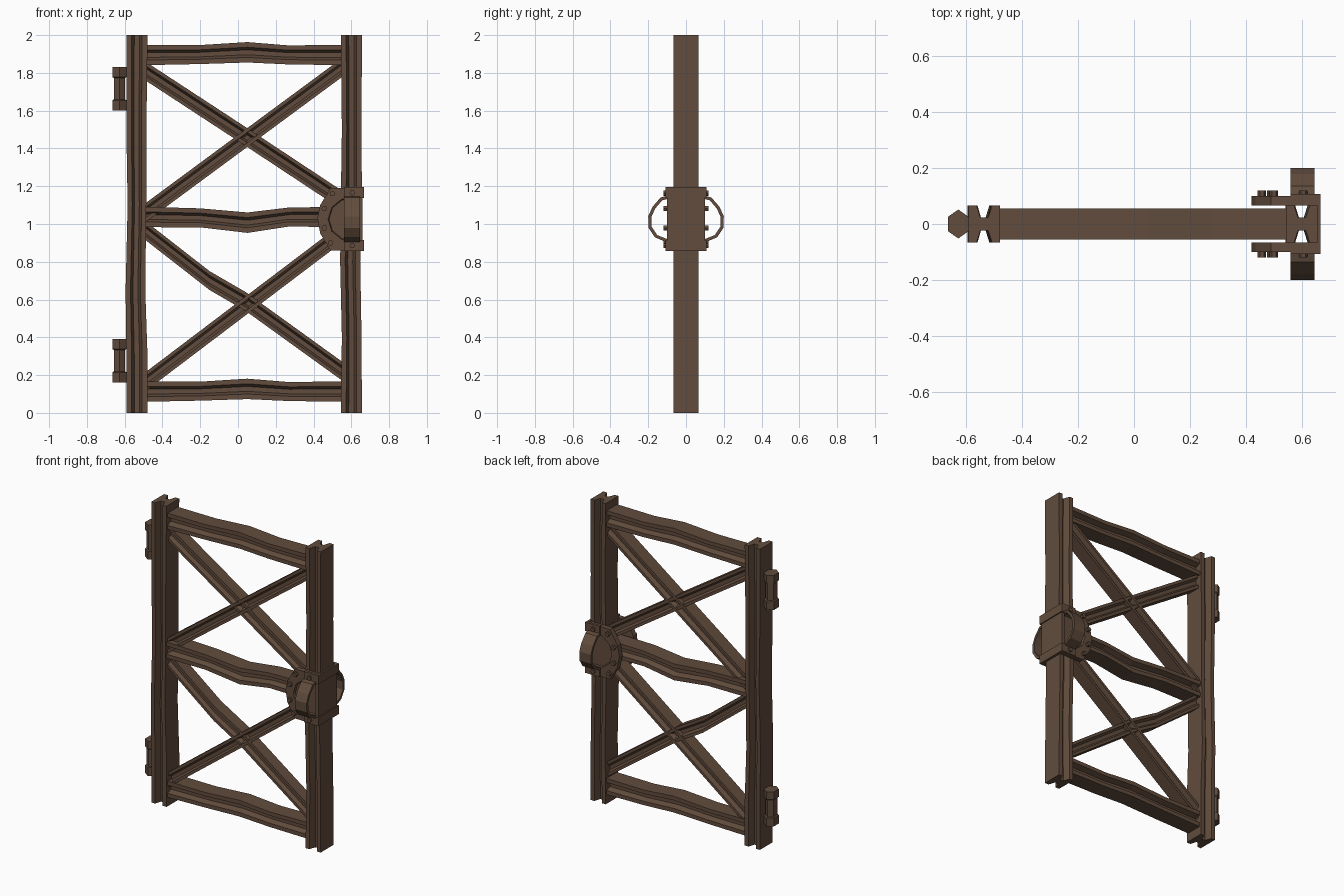
import bpy, bmesh, math
from mathutils import Vector

if "Cube" in bpy.data.objects:
    bpy.data.objects.remove(bpy.data.objects["Cube"])

brown = bpy.data.materials.new("rusty brown")
brown.diffuse_color = (0.12, 0.072, 0.046, 1)
brown.use_nodes = True
brown.node_tree.nodes["Principled BSDF"].inputs["Base Color"].default_value = brown.diffuse_color


def make(name, rings):
    """Skin a list of equal-length point loops into a closed solid."""
    bm = bmesh.new()
    loops = [[bm.verts.new(p) for p in ring] for ring in rings]
    n = len(loops[0])
    for a, b in zip(loops, loops[1:]):
        for i in range(n):
            j = (i + 1) % n
            bm.faces.new((a[i], a[j], b[j], b[i]))
    bm.faces.new(loops[0][::-1])
    bm.faces.new(loops[-1])
    bmesh.ops.recalc_face_normals(bm, faces=bm.faces)
    me = bpy.data.meshes.new(name)
    bm.to_mesh(me)
    bm.free()
    me.materials.append(brown)
    ob = bpy.data.objects.new(name, me)
    bpy.context.collection.objects.link(ob)
    return ob


def beam(name, path, side, h, d, t, r, w):
    """Tapered I-beam swept along an xz path; flanges face the side vector."""
    half = [(h, d), (h - t, d), (h - r, w), (-h + r, w), (-h + t, d), (-h, d)]
    prof = half + [(s, -y) for s, y in reversed(half)]
    side = Vector(side)
    make(name, [[Vector((x, y, z)) + side * s * k for s, y in prof]
                for x, z, k in path])


def box(name, x0, x1, y0, y1, z0, z1):
    make(name, [[(x0, y0, z), (x1, y0, z), (x1, y1, z), (x0, y1, z)] for z in (z0, z1)])


def prism_y(name, pts, y0, y1):
    return make(name, [[(x, y, z) for x, z in pts] for y in (y0, y1)])


# Slightly bent posts
post = dict(side=(1, 0, 0), h=0.056, d=0.067, t=0.028, r=0.042, w=0.024)
beam("left_post", [(-0.535, 0, 1), (-0.535, 0.3, 1), (-0.543, 0.65, .93),
                   (-0.535, 1.1, .88), (-0.538, 1.5, .95), (-0.535, 2, 1)], **post)
beam("right_post", [(0.6, 0, 1), (0.602, 0.4, .93), (0.594, 0.8, .95),
                    (0.6, 1.1, 1), (0.602, 1.5, .93), (0.6, 2, 1)], **post)

# Bent horizontal rails
for name, z, dz in (("bottom_rail", 0.113, 0.014), ("middle_rail", 1.037, -0.03),
                    ("top_rail", 1.895, 0.014)):
    path = [(-0.49, z, 1), (-0.2, z + dz * 0.15, .93), (0.05, z + dz, 1),
            (0.27, z, .93), (0.56, z, 1)]
    beam(name, path, (0, 0, 1), 0.054, 0.055, 0.027, 0.041, 0.02)

# Crossed braces
braces = {
    "upper_rising_brace": ([(-0.49, 1.06), (0.56, 1.835)], 0.045),
    "upper_falling_brace": ([(-0.49, 1.81), (0.03, 1.47), (0.56, 1.12)], 0.04),
    "lower_rising_brace": ([(-0.49, 0.165), (0.56, 0.96)], 0.045),
    "lower_falling_brace": ([(-0.49, 0.965), (-0.15, 0.70), (0.04, 0.59), (0.56, 0.215)], 0.04),
}
for name, (pts, d) in braces.items():
    beam(name, [(x, z, 1) for x, z in pts], (0, 0, 1), 0.05, d, 0.022, 0.036, 0.016)

# Hexagonal hinges with wider end caps
for label, z0 in (("lower", 0.16), ("upper", 1.60)):
    rings = []
    for z, r in ((0, .047), (.055, .047), (.06, .038), (.172, .038), (.178, .047), (.23, .047)):
        rings.append([(-0.628 + r * .9 * math.cos(math.radians(a)), r * 1.1 * math.sin(math.radians(a)), z0 + z)
                      for a in (30, 90, 150, 210, 270, 330)])
    make(label + "_hinge", rings)

# Lock housing, both sides
outline = [(0.655, 1.19), (0.49, 1.19), (0.435, 1.10), (0.42, 1.03),
           (0.435, 0.95), (0.49, 0.86), (0.655, 0.86)]
hollow = [(0.64, 1.135), (0.55, 1.135), (0.495, 1.09), (0.475, 1.025),
          (0.495, 0.96), (0.55, 0.915), (0.64, 0.915)]
loop = [(0.095, 1.15), (0.135, 1.14), (0.178, 1.09), (0.2, 1.04),
        (0.198, 0.98), (0.165, 0.93), (0.095, 0.9)]
bolts = [(0.5, 1.16), (0.457, 1.082), (0.457, 0.978), (0.49, 0.9),
         (0.605, 1.165), (0.605, 0.885)]
for s, label in ((-1, "front"), (1, "back")):
    # Plate with a tapered hand hollow
    plate = prism_y(label + "_lock_plate", outline, s * 0.066, s * 0.1)
    c = Vector((0.57, 1.025))
    small = [tuple(c + (Vector(p) - c) * 0.93) for p in hollow]
    cutter = make(label + "_hollow_cutter", [[(x, s * 0.086, z) for x, z in small],
                                             [(x, s * 0.105, z) for x, z in hollow]])
    cutter.hide_render = True
    cutter.hide_viewport = True
    cutter.display_type = 'WIRE'
    cut = plate.modifiers.new("hollow", 'BOOLEAN')
    cut.operation = 'DIFFERENCE'
    cut.solver = 'EXACT'
    cut.object = cutter
    # Clamp bands above and below the handle
    for z0, z1, part in ((0.858, 0.915, "lower"), (1.137, 1.195, "upper")):
        box(f"{label}_{part}_band", 0.56, 0.662, s * 0.09, s * 0.108, z0, z1)
    # Faceted loop handle
    mid = Vector((0.06, 1.025))
    inner = []
    for p in loop:
        v = Vector(p)
        q = v + (mid - v).normalized() * 0.017
        inner.append((max(q.x, 0.088), q.y))
    rings = [[(0.56, s * o[0], o[1]), (0.645, s * o[0], o[1]),
              (0.645, s * i[0], i[1]), (0.56, s * i[0], i[1])]
             for o, i in zip(loop, inner)]
    make(label + "_handle", rings)
    # Hexagonal bolts
    for k, (x, z) in enumerate(bolts):
        hexa = [(x + .015 * math.cos(a * math.pi / 3), z + .015 * math.sin(a * math.pi / 3)) for a in range(6)]
        prism_y(f"{label}_bolt_{k + 1}", hexa, s * 0.095, s * 0.12)

# Lock end plate and its wrap-around bands
box("lock_end_plate", 0.65, 0.66, -0.098, 0.098, 0.87, 1.18)
for z0, z1, part in ((0.858, 0.915, "lower"), (1.137, 1.195, "upper")):
    box(part + "_end_band", 0.65, 0.667, -0.108, 0.108, z0, z1)
